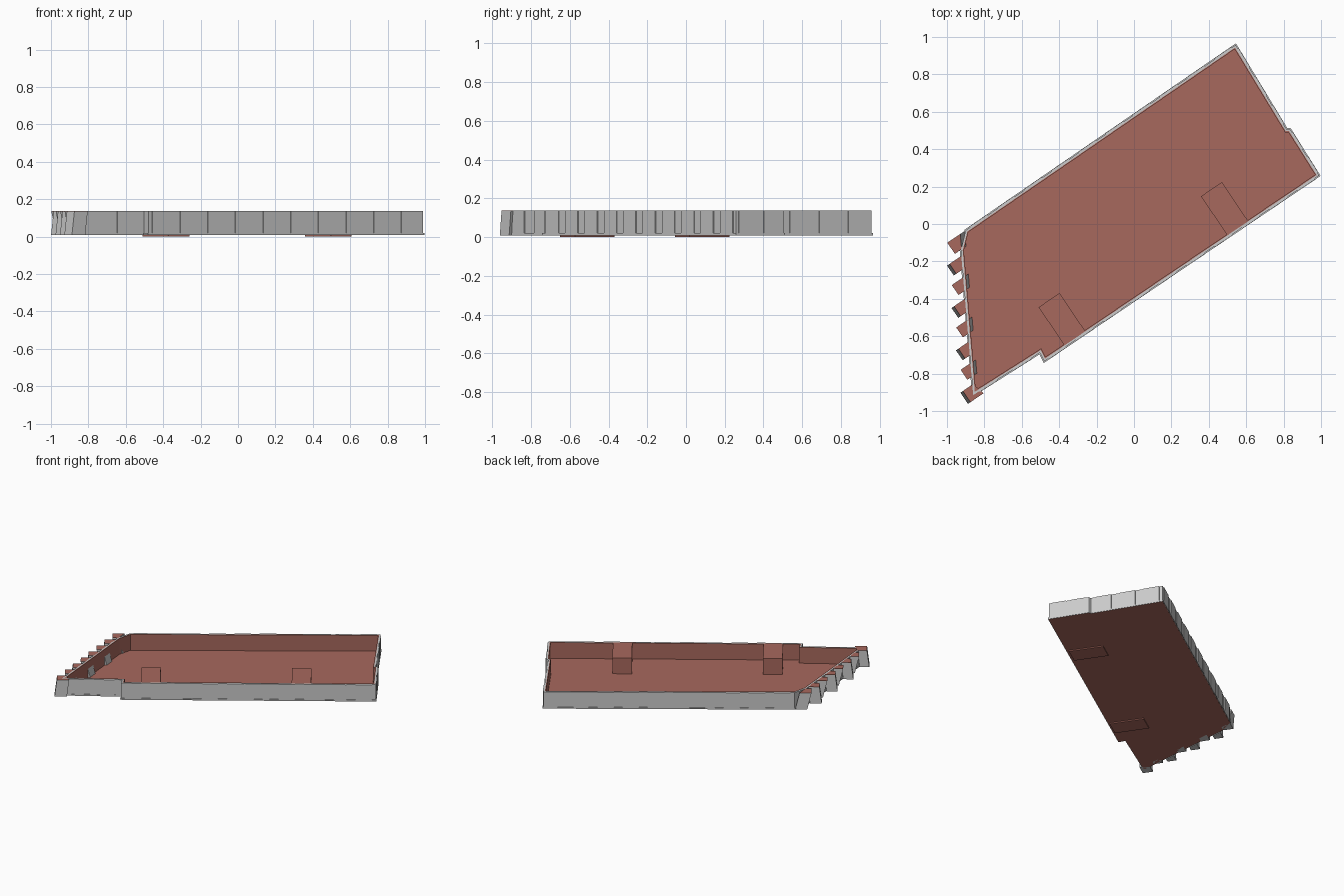
import bpy, bmesh
from mathutils import Vector

if "Cube" in bpy.data.objects:
    bpy.data.objects.remove(bpy.data.objects["Cube"])

V = Vector
TOP, BASE, SILL = 0.136, 0.008, 0.02

brown = bpy.data.materials.new("brick_brown")
brown.diffuse_color = (0.39, 0.14, 0.11, 1)
brown.use_nodes = True
brown.node_tree.nodes["Principled BSDF"].inputs["Base Color"].default_value = brown.diffuse_color

# Building outline, counter-clockwise from the right-hand corner
OUT = [V(p) for p in [(0.998, 0.257), (0.838, 0.512), (0.82, 0.512), (0.545, 0.966),
                      (-0.905, -0.03), (-0.932, -0.14), (-0.865, -0.925),
                      (-0.505, -0.697), (-0.482, -0.743)]]
U = (OUT[0] - OUT[-1]).normalized()      # along the building
W = V((-U.y, U.x))                       # across the building


def make(name, build, mat=None):
    bm = bmesh.new()
    build(bm)
    bmesh.ops.recalc_face_normals(bm, faces=bm.faces)
    me = bpy.data.meshes.new(name)
    bm.to_mesh(me)
    bm.free()
    if mat:
        me.materials.append(mat)
    ob = bpy.data.objects.new(name, me)
    bpy.context.collection.objects.link(ob)
    return ob


def line_hit(p, d, q, e):
    t = (q - p).cross(e) / d.cross(e)
    return p + d * t


def inset(dist):
    n, res = len(OUT), []
    for i in range(n):
        a, b, c = OUT[i - 1], OUT[i], OUT[(i + 1) % n]
        d, e = (b - a).normalized(), (c - b).normalized()
        res.append(line_hit(a + V((-d.y, d.x)) * dist, d,
                            b + V((-e.y, e.x)) * dist, e))
    return res


def add_prism(bm, pts, z0, z1, shift=V((0, 0))):
    lo = [bm.verts.new((*(p + shift), z0)) for p in pts]
    hi = [bm.verts.new((*p, z1)) for p in pts]
    n = len(pts)
    bm.faces.new(lo[::-1])
    bm.faces.new(hi)
    for i in range(n):
        j = (i + 1) % n
        bm.faces.new((lo[i], lo[j], hi[j], hi[i]))


def ring(name, d_out, d_in, z0, z1, mat=None):
    def build(bm):
        loops = [[bm.verts.new((*p, z)) for p in inset(d)]
                 for d, z in ((d_out, z0), (d_out, z1), (d_in, z1), (d_in, z0))]
        n = len(OUT)
        for k in range(4):
            a, b = loops[k], loops[(k + 1) % 4]
            for i in range(n):
                j = (i + 1) % n
                bm.faces.new((a[i], a[j], b[j], b[i]))
    return make(name, build, mat)


# Floor, sill ledge, facade and inner lining
make("floor", lambda bm: add_prism(bm, inset(0.004), BASE, 0.014), brown)
ring("sill_ledge", 0.0, 0.014, BASE + 0.001, SILL)
ring("outer_wall", 0.006, 0.016, SILL, TOP)
ring("inner_lining", 0.016, 0.022, 0.012, TOP, brown)


# Raised facade panels: edge index -> number of panels
def panels(bm):
    for i, count in {0: 2, 2: 3, 3: 10, 6: 2, 8: 10}.items():
        a, b = OUT[i], OUT[(i + 1) % len(OUT)]
        d = (b - a).normalized()
        nrm = V((-d.y, d.x))
        step = (b - a).length / count
        for k in range(count):
            s = a + d * (k + 0.5) * step
            h = d * min(0.058, step * 0.36)
            add_prism(bm, [s - h + nrm * 0.001, s + h + nrm * 0.001,
                           s + h + nrm * 0.008, s - h + nrm * 0.008], SILL, TOP)


make("facade_panels", panels)

# Slanted teeth on the left end, leaning alternately in and out
first, last = V((-0.998, -0.1)), V((-0.915, -0.893))
wa = OUT[5] + U * 0.012
wd = OUT[6] - OUT[5]


def teeth(z0, z1, top_only):
    def build(bm):
        for k in range(8):
            p = first.lerp(last, k / 7)
            q = p - W * (0.072 if k in (0, 7) else 0.064)
            pts = [p, q, line_hit(q, U, wa, wd), line_hit(p, U, wa, wd)]
            if k == 7:
                pts[2] += U * 0.06
            lean = U * (-0.016 if k % 2 else 0.03)
            add_prism(bm, pts, z0, z1, V((0, 0)) if top_only else lean)
    return build


make("end_teeth", teeth(BASE, TOP - 0.001, False))
make("end_teeth_caps", teeth(TOP - 0.001, TOP, True), brown)

# Two full-height shafts against the front wall
for i, c in enumerate([V((-0.51, -0.445)), V((0.358, 0.148))]):
    w, l = U * 0.135, W * -0.247
    make(f"inner_shaft_{i + 1}",
         lambda bm: add_prism(bm, [c, c + l, c + l + w, c + w], 0.0, TOP), brown)
